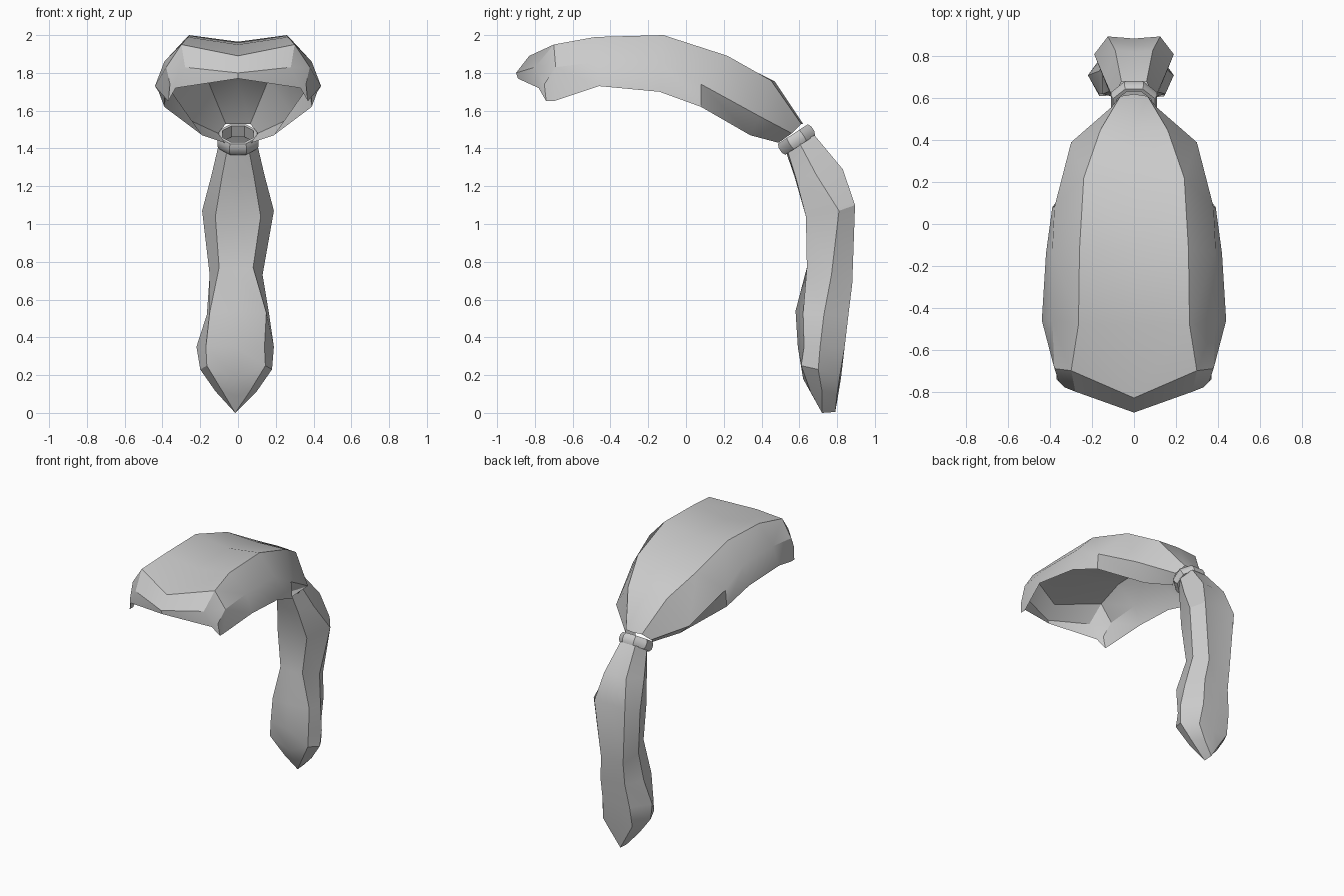
import bpy, bmesh, math
from mathutils import Vector, Matrix

if "Cube" in bpy.data.objects:
    bpy.data.objects.remove(bpy.data.objects["Cube"])

grey = bpy.data.materials.new("hair_grey")
grey.diffuse_color = (0.6, 0.6, 0.6, 1)
grey.use_nodes = True
grey.node_tree.nodes["Principled BSDF"].inputs["Base Color"].default_value = grey.diffuse_color


def finish(name, bm, outward=True):
    if outward:
        bmesh.ops.recalc_face_normals(bm, faces=bm.faces)
    mesh = bpy.data.meshes.new(name)
    bm.to_mesh(mesh)
    bm.free()
    mesh.materials.append(grey)
    ob = bpy.data.objects.new(name, mesh)
    bpy.context.collection.objects.link(ob)
    bpy.ops.object.select_all(action='DESELECT')
    ob.select_set(True)
    bpy.context.view_layer.objects.active = ob
    bpy.ops.object.shade_smooth_by_angle(angle=math.radians(30))
    return ob


# Hair cap: open half shell, rows front to back (centre, ridge, side, rim), then mirrored
cap_rows = [
    [(0, -.83, 1.89), (.30, -.70, 1.95), (.38, -.69, 1.83), (.37, -.70, 1.65)],
    [(0, -.48, 1.95), (.265, -.48, 1.99), (.39, -.46, 1.86), (.44, -.46, 1.73)],
    [(0, -.12, 1.965), (.26, -.12, 2.0), (.39, -.13, 1.86), (.42, -.14, 1.70)],
    [(0, .22, 1.88), (.24, .22, 1.89), (.38, .08, 1.74), (.39, .08, 1.62)],
    [(0, .47, 1.755), (.16, .45, 1.76), (.30, .39, 1.57), (.19, .34, 1.47)],
    [(0, .62, 1.53), (.065, .61, 1.53), (.105, .56, 1.48), (.07, .49, 1.43)],
]
fringe = [(0, -.90, 1.80), (.28, -.80, 1.83), (.36, -.75, 1.74), (.37, -.74, 1.65)]
lip = [(0, -.89, 1.77), (.33, -.78, 1.72)]

bm = bmesh.new()
rows = [[bm.verts.new(p) for p in r] for r in [fringe] + cap_rows]
for a, b in zip(rows, rows[1:]):
    for i in range(3):
        bm.faces.new((a[i], a[i + 1], b[i + 1], b[i]))
f = rows[0]
l0, l1 = [bm.verts.new(p) for p in lip]
bm.faces.new((l0, l1, f[1], f[0]))
bm.faces.new((l1, f[3], f[2], f[1]))
geom = bm.verts[:] + bm.edges[:] + bm.faces[:]
bmesh.ops.mirror(bm, geom=geom, matrix=Matrix.Identity(4), axis='X', merge_dist=0.001)
bmesh.ops.recalc_face_normals(bm, faces=bm.faces)
bm.faces.ensure_lookup_table()
top = max(bm.faces, key=lambda q: q.calc_center_median().z)
if top.normal.z < 0:
    bmesh.ops.reverse_faces(bm, faces=bm.faces)
finish("hair_cap", bm, outward=False)

# Hair tie: eight-sided band around the gathered hair
profile = [(.085, -.035), (.102, -.035), (.112, -.015), (.112, .015), (.102, .035), (.085, .035)]
bm = bmesh.new()
loops = []
for k in range(8):
    a = math.pi / 8 + k * math.pi / 4
    loops.append([bm.verts.new((r * math.cos(a) * 1.06, r * math.sin(a), h)) for r, h in profile])
for k in range(8):
    a, b = loops[k], loops[(k + 1) % 8]
    for i in range(6):
        j = (i + 1) % 6
        bm.faces.new((a[i], a[j], b[j], b[i]))
tie = Matrix.Translation((0, .585, 1.447)) @ Matrix.Rotation(math.atan2(.55, .84), 4, 'X')
bmesh.ops.transform(bm, matrix=tie, verts=bm.verts)
finish("hair_tie", bm)

# Ponytail: rows of centre x, then half outline front centre, front edge, side, back edge, back centre
tail_rows = [
    (0, [(0, .53, 1.38), (.06, .54, 1.38), (.10, .60, 1.43), (.06, .68, 1.47), (0, .68, 1.47)]),
    (0, [(0, .575, 1.25), (.085, .58, 1.25), (.14, .69, 1.26), (.09, .83, 1.29), (0, .82, 1.29)]),
    (0, [(0, .64, 1.04), (.12, .635, 1.04), (.19, .81, 1.07), (.125, .895, 1.10), (0, .885, 1.10)]),
    (-.01, [(0, .65, .75), (.09, .64, .77), (.14, .77, .73), (.09, .88, .68), (0, .875, .68)]),
    (0, [(0, .58, .54), (.15, .62, .53), (.165, .73, .52), (.10, .86, .52), (0, .86, .52)]),
    (-.015, [(0, .592, .35), (.155, .625, .35), (.205, .71, .35), (.11, .84, .35), (0, .84, .35)]),
    (-.01, [(0, .62, .18), (.155, .61, .25), (.19, .70, .23), (.12, .815, .20), (0, .82, .18)]),
    (-.01, [(0, .67, .09), (.07, .66, .11), (.11, .72, .115), (.06, .80, .10), (0, .805, .09)]),
]
bm = bmesh.new()
rings = []
for cx, half in tail_rows:
    pts = half + [(-x, y, z) for x, y, z in half[-2:0:-1]]
    rings.append([bm.verts.new((x + cx, y, z)) for x, y, z in pts])
for a, b in zip(rings, rings[1:]):
    for i in range(8):
        j = (i + 1) % 8
        bm.faces.new((a[i], a[j], b[j], b[i]))
# Pointed end: short front-to-back edge
t0, t1 = bm.verts.new((-.015, .72, 0)), bm.verts.new((-.015, .79, 0.005))
tips = [t0, t0, t0, t1, t1, t1, t0, t0]
for i in range(8):
    j = (i + 1) % 8
    face = [rings[-1][i], rings[-1][j], tips[j]]
    bm.faces.new(face if tips[i] == tips[j] else face + [tips[i]])
finish("ponytail", bm)
